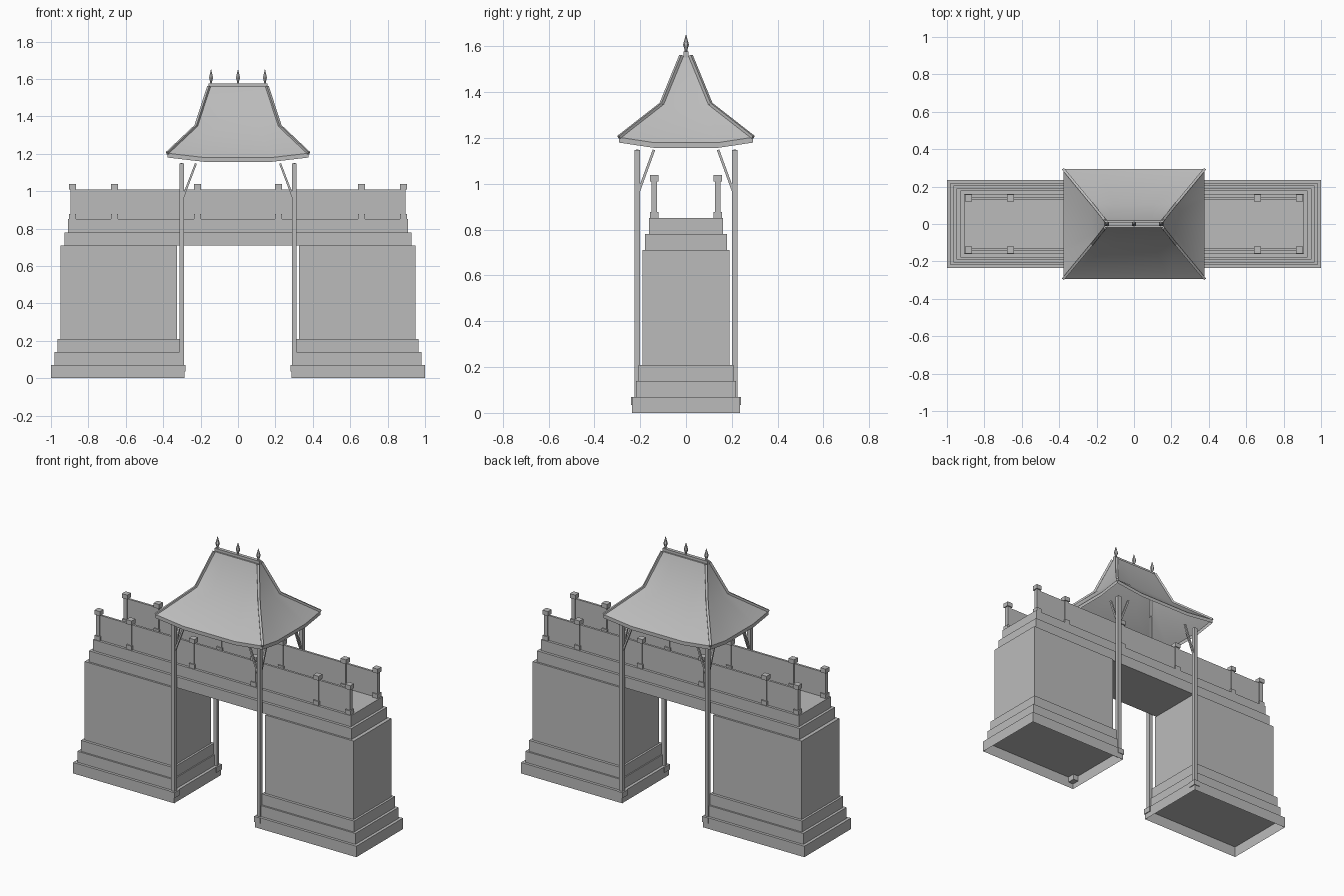
import bpy
import bmesh
from mathutils import Vector, Matrix

cube = bpy.data.objects.get("Cube")
if cube:
    bpy.data.objects.remove(cube, do_unlink=True)

# Single stone-grey material
stone = bpy.data.materials.new("stone grey")
stone.use_nodes = True
GREY = (0.5, 0.5, 0.5, 1)
stone.diffuse_color = GREY
stone.node_tree.nodes["Principled BSDF"].inputs["Base Color"].default_value = GREY


def finish(name, bm):
    mesh = bpy.data.meshes.new(name)
    bm.to_mesh(mesh)
    bm.free()
    mesh.materials.append(stone)
    obj = bpy.data.objects.new(name, mesh)
    bpy.context.collection.objects.link(obj)
    return obj


def add_box(bm, x0, x1, y, z0, z1, cy=0.0):
    """Box from x0 to x1, half depth y around cy, between z0 and z1."""
    size = Matrix.Diagonal((x1 - x0, 2 * y, z1 - z0, 1))
    place = Matrix.Translation(((x0 + x1) / 2, cy, (z0 + z1) / 2))
    return bmesh.ops.create_cube(bm, size=1, matrix=place @ size)["verts"]


def add_beam(bm, a, b, width):
    """Square bar between two points."""
    a, b = Vector(a), Vector(b)
    d = b - a
    turn = d.to_track_quat('Z', 'Y').to_matrix().to_4x4()
    size = Matrix.Diagonal((width, width, d.length, 1))
    bmesh.ops.create_cube(bm, size=1, matrix=Matrix.Translation((a + b) / 2) @ turn @ size)


SIDES = ((1, "left"), (-1, "right"))
ENDS = ((-1, "front"), (1, "back"))

# Stepped piers: inner x, outer x, half depth, bottom, top
TIERS = ((0.286, 1.0, 0.235, 0, 0.07), (0.305, 0.981, 0.218, 0.07, 0.14),
         (0.312, 0.964, 0.207, 0.14, 0.21), (0.325, 0.95, 0.19, 0.21, 0.71))
for s, side in SIDES:
    bm = bmesh.new()
    for inner, outer, depth, low, high in TIERS:
        x0, x1 = sorted((s * inner, s * outer))
        add_box(bm, x0, x1, depth, low, high)
    # the footing is open underneath
    bm.faces.ensure_lookup_table()
    under = [f for f in bm.faces if f.calc_center_median().z < 0.001]
    bmesh.ops.delete(bm, geom=under, context='FACES_ONLY')
    finish(side + "_pier", bm)

# Bridge deck across both piers
bm = bmesh.new()
add_box(bm, -0.927, 0.927, 0.178, 0.71, 0.78)
add_box(bm, -0.91, 0.91, 0.161, 0.78, 0.85)
finish("bridge_deck", bm)

# Parapet walls and their posts
for e, end in ENDS:
    y = e * 0.138
    bm = bmesh.new()
    add_box(bm, -0.885, 0.885, 0.007, 0.85, 1.008, y)
    finish(end + "_parapet", bm)
    bm = bmesh.new()
    for px in (0.217, 0.66, 0.884):
        for x in (-px, px):
            add_box(bm, x - 0.019, x + 0.019, 0.019, 0.85, 0.877, y)
            add_box(bm, x - 0.0125, x + 0.0125, 0.0125, 0.87, 1.015, y)
            add_box(bm, x - 0.019, x + 0.019, 0.019, 1.01, 1.038, y)
    finish(end + "_parapet_posts", bm)

# Columns with foot blocks and two braces each
CX, CY = 0.302, 0.213
for s, side in SIDES:
    for e, end in ENDS:
        x, y = s * CX, e * CY
        bm = bmesh.new()
        add_box(bm, x - 0.012, x + 0.012, 0.012, 0.05, 1.148, y)
        add_box(bm, x - 0.021, x + 0.021, 0.026, 0.035, 0.07, y)
        finish(f"{end}_{side}_column", bm)
        bm = bmesh.new()
        add_beam(bm, (s * 0.293, y, 0.97), (s * 0.225, y, 1.148), 0.011)
        add_beam(bm, (x, e * 0.205, 0.97), (x, e * 0.14, 1.148), 0.011)
        finish(f"{end}_{side}_braces", bm)

# Flared hip roof: half width, half depth, corner height, middle height
LEVELS = ((0.378, 0.293, 1.18, 1.157), (0.378, 0.293, 1.203, 1.18),
          (0.224, 0.107, 1.348, 1.345), (0.155, 0.02, 1.56, 1.56))
STEPS = (-1, -0.48, 0, 0.48)


def ring(w, d, corner, middle):
    """Rectangular loop whose edges sag between raised corners."""
    pts = []
    for t in STEPS:
        pts.append((t * w, -d, t))
    for t in STEPS:
        pts.append((w, t * d, t))
    for t in STEPS:
        pts.append((-t * w, d, t))
    for t in STEPS:
        pts.append((-w, -t * d, t))
    return [(x, y, corner if t == -1 else middle) for x, y, t in pts]


bm = bmesh.new()
loops = [[bm.verts.new(p) for p in ring(*level)] for level in LEVELS]
for low, high in zip(loops, loops[1:]):
    for i in range(len(low)):
        j = (i + 1) % len(low)
        bm.faces.new((low[i], low[j], high[j], high[i]))
bm.faces.new(loops[-1])
roof = finish("roof", bm)
bpy.ops.object.select_all(action='DESELECT')
roof.select_set(True)
bpy.context.view_layer.objects.active = roof
bpy.ops.object.shade_smooth_by_angle(angle=0.7)

# Hip ribs along the roof corners
bm = bmesh.new()
for s, side in SIDES:
    for e, end in ENDS:
        path = [(s * w, e * d, z) for w, d, z, m in LEVELS[1:]]
        for a, b in zip(path, path[1:]):
            add_beam(bm, a, b, 0.014)
finish("hip_ribs", bm)

# Ridge cap
bm = bmesh.new()
add_box(bm, -0.158, 0.158, 0.011, 1.55, 1.577)
finish("ridge_cap", bm)

# Spear-shaped finials: radius and height pairs
SPEAR = ((0.007, 1.56), (0.006, 1.585), (0.013, 1.607), (0.001, 1.65))
bm = bmesh.new()
for x in (-0.144, 0, 0.144):
    for (r0, z0), (r1, z1) in zip(SPEAR, SPEAR[1:]):
        bmesh.ops.create_cone(bm, cap_ends=True, segments=6, radius1=r0, radius2=r1,
                              depth=z1 - z0,
                              matrix=Matrix.Translation((x, 0, (z0 + z1) / 2)))
finish("finials", bm)
